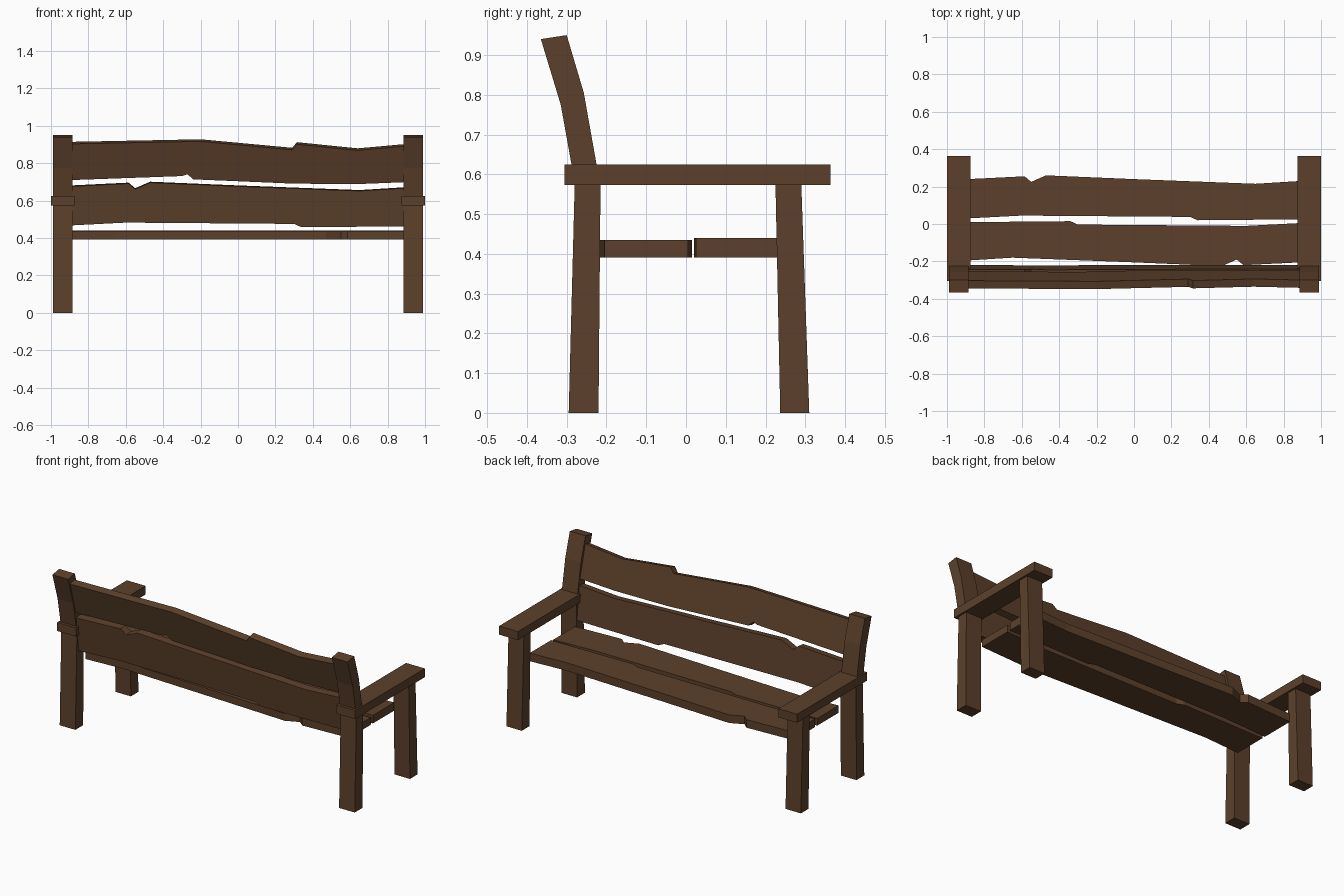
import bpy, bmesh
from math import radians
from mathutils import Matrix, Vector

if "Cube" in bpy.data.objects:
    bpy.data.objects.remove(bpy.data.objects["Cube"])

wood = bpy.data.materials.new("dark_wood")
wood.diffuse_color = (0.107, 0.051, 0.024, 1)
wood.use_nodes = True
wood.node_tree.nodes["Principled BSDF"].inputs["Base Color"].default_value = wood.diffuse_color


def prism(name, points, offset, matrix=Matrix()):
    """Extrude a closed 3D outline along offset, then place it with matrix."""
    bm = bmesh.new()
    face = bm.faces.new([bm.verts.new(p) for p in points])
    ext = bmesh.ops.extrude_face_region(bm, geom=[face], use_keep_orig=True)
    moved = [g for g in ext["geom"] if isinstance(g, bmesh.types.BMVert)]
    bmesh.ops.translate(bm, vec=Vector(offset), verts=moved)
    bmesh.ops.transform(bm, matrix=matrix, verts=bm.verts)
    bmesh.ops.recalc_face_normals(bm, faces=bm.faces)
    mesh = bpy.data.meshes.new(name)
    bm.to_mesh(mesh)
    bm.free()
    mesh.materials.append(wood)
    obj = bpy.data.objects.new(name, mesh)
    bpy.context.collection.objects.link(obj)
    return obj


def plank(name, outline, thickness, location, tilt=0, turn=0):
    mat = (Matrix.Translation(location) @ Matrix.Rotation(radians(tilt), 4, 'X')
           @ Matrix.Rotation(radians(turn), 4, 'Z'))
    return prism(name, [(x, v, 0) for x, v in outline], (0, 0, thickness), mat)


# Side frames: profiles in y, z
back_post = [(-0.295, 0), (-0.22, 0), (-0.215, 0.57), (-0.225, 0.625),
             (-0.257, 0.805), (-0.30, 0.95), (-0.365, 0.94),
             (-0.315, 0.775), (-0.288, 0.625), (-0.28, 0.57)]
front_leg = [(0.237, 0), (0.31, 0), (0.29, 0.574), (0.225, 0.574)]
armrest = [(-0.305, 0.573), (0.363, 0.573), (0.363, 0.625), (-0.305, 0.625)]

for side, s in (("left", -1), ("right", 1)):
    for part, profile, inner, outer in (("back_post", back_post, 0.885, 0.99),
                                        ("front_leg", front_leg, 0.885, 0.988),
                                        ("armrest", armrest, 0.874, 1.0)):
        prism(f"{side}_{part}", [(s * inner, y, z) for y, z in profile],
              (s * (outer - inner), 0, 0))

# Rough-edged plank shared by the seat and lower backrest
rough = [(-0.888, 0.105), (-0.585, 0.12), (-0.55, 0.09), (-0.47, 0.125),
         (0.0, 0.105), (0.65, 0.08), (0.888, 0.095),
         (0.888, -0.11), (0.34, -0.115), (0.30, -0.097),
         (-0.60, -0.09), (-0.888, -0.105)]
# Wavy top backrest plank
wavy = [(-0.888, 0.108), (-0.2, 0.122), (0.29, 0.075), (0.315, 0.106),
        (0.64, 0.072), (0.888, 0.095),
        (0.888, -0.104), (0.65, -0.114), (0.30, -0.112), (-0.24, -0.088),
        (-0.27, -0.06), (-0.30, -0.07), (-0.888, -0.092)]

plank("front_seat_plank", rough, 0.049, (0, 0.135, 0.391))
plank("back_seat_plank", rough, 0.044, (0, -0.10, 0.391), turn=180)
plank("lower_back_plank", rough, 0.045, (0, -0.231, 0.577), tilt=96.5)
plank("upper_back_plank", wavy, 0.043, (0, -0.275, 0.81), tilt=105)
